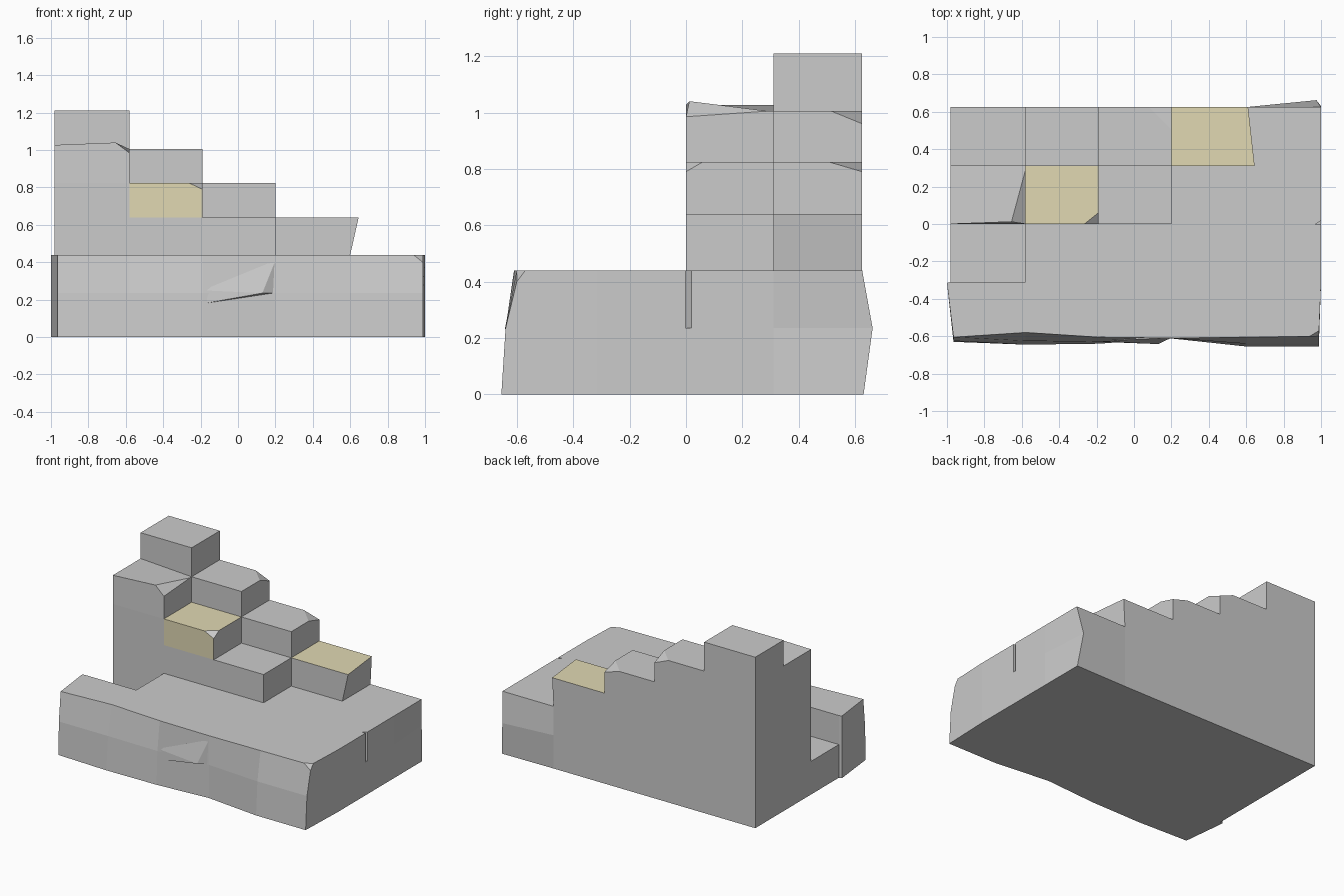
import bpy, bmesh
from mathutils import Vector

if "Cube" in bpy.data.objects:
    bpy.data.objects.remove(bpy.data.objects["Cube"])

XS = [-0.98, -0.58, -0.19, 0.20, 0.60, 1.0]
YS = [-0.63, -0.315, -0.31, 0.0, 0.31, 0.625]
ZS = [0, 0.235, 0.44, 0.64, 0.825, 1.005, 1.21]
# stack height of every cell, front row first
H = [[2, 2, 2, 2, 2], [2, 2, 2, 2, 2], [1, 2, 2, 2, 2], [5, 4, 3, 2, 2], [6, 5, 4, 3, 2]]

# uneven front wall: y at bottom, middle and top for each column line
FRONT = [(-.63, -.625, -.605), (-.645, -.625, -.58), (-.64, -.63, -.605),
         (-.612, -.612, -.61), (-.655, -.64, -.605), (-.655, -.64, -.60)]
MOVED = {(5, 5, 1): (.975, .662, .235), (5, 5, 0): (1, .63, 0),
         (4, 4, 3): (.645, .31, .64), (4, 5, 3): (.61, .625, .64),
         (0, 3, 5): (-.98, 0, 1.027), (0, 4, 5): (-.98, .31, 1.027)}
for k in range(3):
    for i in range(6):
        x = {0: -.965, 5: .988}.get(i, XS[i])
        MOVED[(i, 0, k)] = (x, FRONT[i][k], ZS[k])
    MOVED[(0, 1, k)] = (-1.0, -.315, ZS[k])


def solid(i, j, k):
    return 0 <= i < 5 and 0 <= j < 5 and 0 <= k < H[j][i]


bm = bmesh.new()
verts = {}


def vert(key):
    if key not in verts:
        i, j, k = key
        verts[key] = bm.verts.new(MOVED.get(key, (XS[i], YS[j], ZS[k])))
    return verts[key]


# outer skin of the stacked cells
TAN = {(1, 3, 3, 2, 1), (1, 3, 3, 1, 0), (3, 4, 2, 2, 1)}
for j in range(5):
    for i in range(5):
        for k in range(H[j][i]):
            for axis in range(3):
                for side in (0, 1):
                    n = [i, j, k]
                    n[axis] += 2 * side - 1
                    if solid(*n):
                        continue
                    ring = []
                    for a, b in ((0, 0), (1, 0), (1, 1), (0, 1)):
                        c = [i, j, k]
                        c[axis] += side
                        c[(axis + 1) % 3] += a
                        c[(axis + 2) % 3] += b
                        ring.append(vert(tuple(c)))
                    f = bm.faces.new(ring if side else ring[::-1])
                    f.material_index = int((i, j, k, axis, side) in TAN)


def chip(key, normal, sizes, move):
    """Break one corner of the face that looks along normal."""
    v = verts[key]
    bm.normal_update()
    face = max(v.link_faces, key=lambda f: f.normal.dot(Vector(normal)))
    new = []
    for e in [e for e in v.link_edges if e in face.edges]:
        d = e.other_vert(v).co - v.co
        axis = max(range(3), key=lambda a: abs(d[a]))
        new.append(bmesh.utils.edge_split(e, v, min(.95, sizes[axis] / d.length))[1])
    bmesh.utils.face_split(face, new[0], new[1])
    for f in v.link_faces:
        if f.normal.dot(Vector(normal)) > .9:
            f.material_index = 0
    v.co += Vector(move)


# broken corners of the steps
UP = (0, 0, 1)
chip((2, 5, 5), UP, (.11, .11, 0), (0, 0, -.045))
chip((3, 5, 4), UP, (.12, .12, 0), (0, 0, -.035))
chip((2, 3, 4), UP, (.075, .06, 0), (0, 0, -.035))
chip((1, 3, 5), (1, 0, 0), (0, .29, .02), (-.075, .012, .035))
chip((5, 0, 2), UP, (.05, .03, 0), (0, 0, -.04))

bmesh.ops.recalc_face_normals(bm, faces=bm.faces)
me = bpy.data.meshes.new("stepped_block")
bm.to_mesh(me)
bm.free()
block = bpy.data.objects.new("stepped_block", me)
bpy.context.collection.objects.link(block)
tan = bpy.data.materials.new("tan")
tan.diffuse_color = (0.75, 0.69, 0.45, 1)
tan.use_nodes = True
tan.node_tree.nodes["Principled BSDF"].inputs["Base Color"].default_value = tan.diffuse_color
me.materials.append(None)
me.materials.append(tan)


def hull(name, pts):
    b = bmesh.new()
    for p in pts:
        b.verts.new(p)
    bmesh.ops.convex_hull(b, input=b.verts)
    m = bpy.data.meshes.new(name)
    b.to_mesh(m)
    b.free()
    o = bpy.data.objects.new(name, m)
    bpy.context.collection.objects.link(o)
    return o


# loose flake on the front wall
hull("front_flake", [(-.19, -.626, .25), (-.18, -.63, .18), (.13, -.642, .235),
                     (.20, -.605, .235), (.20, -.608, .41), (0, -.59, .25)])

# narrow slot in the right wall
cutter = hull("slot_cutter", [(x, y, z) for x, y in ((.97, -.002), (1.05, -.002), (1.05, .053))
                              for z in (.235, .5)])
cutter.hide_render = True
mod = block.modifiers.new("slot", 'BOOLEAN')
mod.operation = 'DIFFERENCE'
mod.solver = 'EXACT'
mod.object = cutter
bpy.context.view_layer.objects.active = block
bpy.ops.object.modifier_apply(modifier="slot")
bpy.data.objects.remove(cutter)
